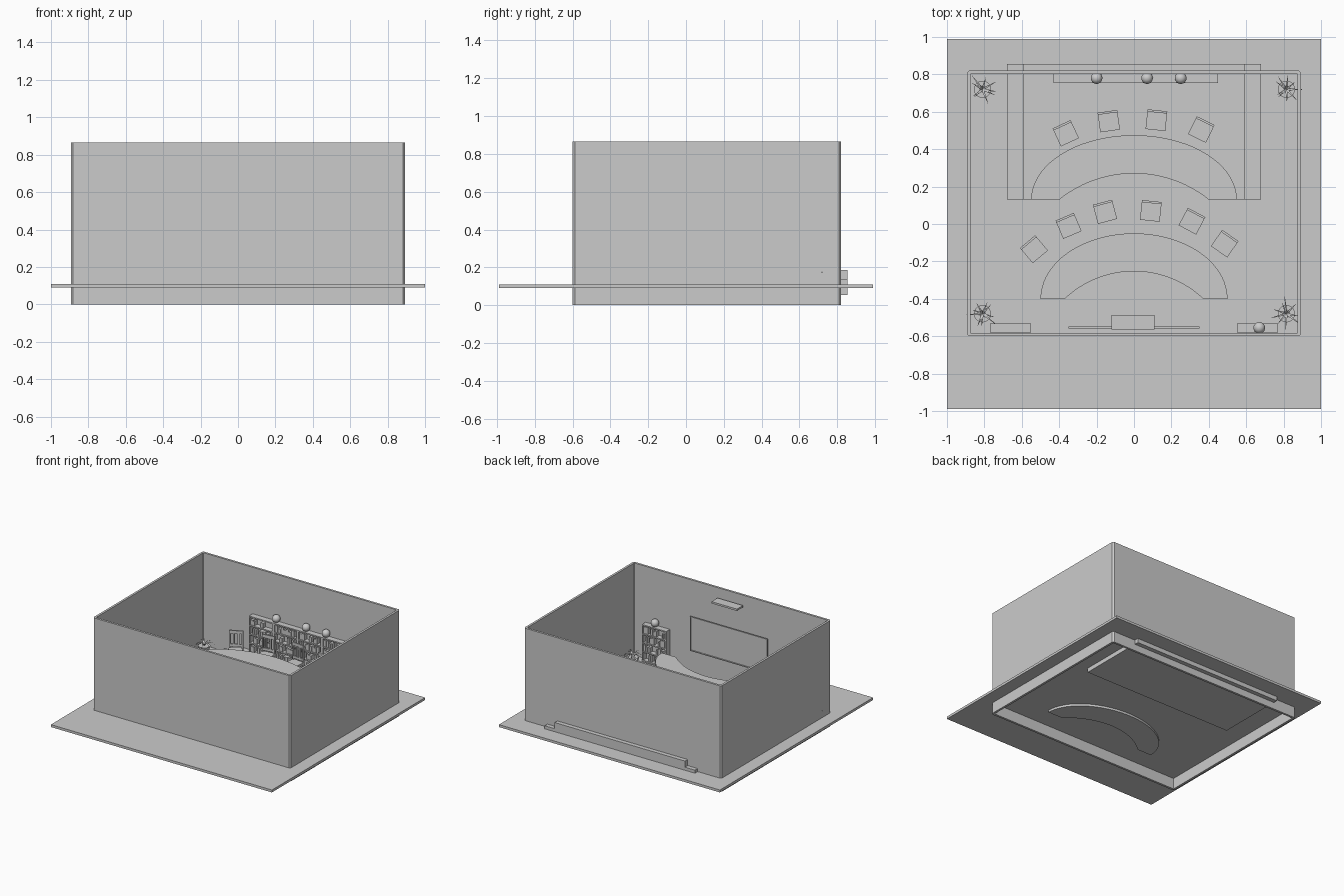
import bpy, bmesh, math, random
from mathutils import Matrix, Vector

random.seed(4)
cube = bpy.data.objects.get("Cube")
if cube:
    bpy.data.objects.remove(cube, do_unlink=True)

# One plain grey for the whole model
grey = bpy.data.materials.new("plain_grey")
grey.use_nodes = True
grey.diffuse_color = (0.6, 0.6, 0.6, 1)
grey.node_tree.nodes["Principled BSDF"].inputs["Base Color"].default_value = grey.diffuse_color


def finish(name, bm, smooth=False):
    """Turn a bmesh into a named grey object."""
    bmesh.ops.recalc_face_normals(bm, faces=bm.faces[:])
    mesh = bpy.data.meshes.new(name)
    bm.to_mesh(mesh)
    bm.free()
    mesh.materials.append(grey)
    for poly in mesh.polygons:
        poly.use_smooth = smooth
    obj = bpy.data.objects.new(name, mesh)
    bpy.context.collection.objects.link(obj)
    return obj


def add_box(bm, x, y, z, place=Matrix()):
    """Add a box given by its (low, high) limits on each axis."""
    size = [b - a for a, b in (x, y, z)]
    mid = [(a + b) / 2 for a, b in (x, y, z)]
    matrix = place @ Matrix.Translation(mid) @ Matrix.Diagonal((*size, 1))
    bmesh.ops.create_cube(bm, size=1, matrix=matrix)


def box(name, x, y, z):
    bm = bmesh.new()
    add_box(bm, x, y, z)
    return finish(name, bm)


def prism(name, outline, low, high):
    """Extrude a flat outline between two heights."""
    bm = bmesh.new()
    face = bm.faces.new([bm.verts.new((x, y, low)) for x, y in outline])
    top = bmesh.ops.extrude_face_region(bm, geom=[face])["geom"]
    moved = [v for v in top if isinstance(v, bmesh.types.BMVert)]
    bmesh.ops.translate(bm, verts=moved, vec=(0, 0, high - low))
    return finish(name, bm)


def inner_arc(half, y, rise, steps=24):
    """Circular arc over a chord, from -x to +x."""
    radius = (half * half + rise * rise) / (2 * rise)
    sweep = math.asin(half / radius)
    angles = [sweep * (2 * i / steps - 1) for i in range(steps + 1)]
    return [(radius * math.sin(a), y + rise - radius * (1 - math.cos(a))) for a in angles]


def desk(name, half, depth, inner_half, inner_rise, y, low, high):
    steps = 36
    outer = [(half * math.cos(math.pi * i / steps), y + depth * math.sin(math.pi * i / steps))
             for i in range(steps + 1)]
    prism(name, outer + inner_arc(inner_half, y, inner_rise), low, high)


# Ground slab and open-topped room walls
box("ground_slab", (-1, 1), (-0.99, 0.99), (0.09, 0.11))
bm = bmesh.new()
rings = []
c = 0.012
for inset, cut in ((0, c), (0.018, 0.002)):
    x, front, back = 0.893 - inset, -0.6 + inset, 0.82 - inset
    pts = [(-x + cut, front), (x - cut, front), (x, front + cut), (x, back - cut),
           (x - cut, back), (-x + cut, back), (-x, back - cut), (-x, front + cut)]
    for z in (0, 0.865):
        rings.append([bm.verts.new((px, py, z)) for px, py in pts])
out_low, out_high, in_low, in_high = rings
for a, b in ((out_low, out_high), (out_high, in_high), (in_high, in_low), (in_low, out_low)):
    for i in range(len(a)):
        j = (i + 1) % len(a)
        bm.faces.new((a[i], a[j], b[j], b[i]))
finish("room_walls", bm)

# Two-step stage that passes through the back wall
box("stage_base", (-0.68, 0.68), (0.27, 0.855), (0.055, 0.1))
for label, half, low, high in (("lower", 0.68, 0.095, 0.135), ("upper", 0.59, 0.13, 0.185)):
    front_edge = inner_arc(0.4, 0.13, 0.14)
    prism("stage_" + label + "_step",
          [(-half, 0.13)] + front_edge + [(half, 0.13), (half, 0.855), (-half, 0.855)], low, high)

# Curved desks
desk("front_desk", 0.5, 0.35, 0.37, 0.147, -0.4, 0.072, 0.3)
desk("rear_desk", 0.55, 0.345, 0.4, 0.14, 0.13, 0.09, 0.37)


# Chairs
def chair(name, x, y, z, turn):
    place = Matrix.Translation((x, y, z)) @ Matrix.Rotation(math.radians(turn), 4, "Z")
    bm = bmesh.new()
    w, t = 0.053, 0.012
    add_box(bm, (-w, w), (-w, w), (0.12, 0.14), place)
    for side in (-1, 1):
        xs = sorted((side * w, side * (w - t)))
        add_box(bm, xs, (-w, -w + t), (0, 0.12), place)
        add_box(bm, xs, (w - t, w), (0, 0.28), place)
        add_box(bm, (side * 0.018 - 0.006, side * 0.018 + 0.006), (w - t, w), (0.16, 0.26), place)
    for low, high in ((0.15, 0.17), (0.255, 0.28)):
        add_box(bm, (-w, w), (w - t, w), (low, high), place)
    finish(name, bm)


rear_seats = [(-0.365, 0.485, 25), (-0.135, 0.55, 8), (0.12, 0.555, -6), (0.36, 0.505, -26)]
front_seats = [(-0.535, -0.135, 40), (-0.35, -0.01, 23), (-0.155, 0.065, 15),
               (0.09, 0.07, -6), (0.31, 0.015, -28), (0.485, -0.105, -35)]
for row, seats, floor in (("rear", rear_seats, 0.185), ("front", front_seats, 0.11)):
    for i, (x, y, turn) in enumerate(seats):
        chair(f"{row}_chair_{i + 1}", x, y, floor, turn)


# Bookcases, one module per column, filled with books
def bookcase(name, x, y, z, facing):
    place = Matrix.Translation((x, y, z))
    if facing > 0:
        place = place @ Matrix.Rotation(math.pi, 4, "Z")
    bm = bmesh.new()
    half, deep, tall, t, rows = 0.11, 0.024, 0.3, 0.01, 4
    add_box(bm, (-half, half), (deep - 0.006, deep), (0, tall), place)
    for side in (-1, 1):
        add_box(bm, sorted((side * half, side * (half - t))), (-deep, deep), (0, tall), place)
    pitch = (tall - t) / rows
    for r in range(rows + 1):
        add_box(bm, (-half, half), (-deep, deep), (r * pitch, r * pitch + t), place)
    for r in range(rows):
        edge = -half + t
        while edge < half - 0.035:
            width = random.uniform(0.012, 0.024)
            if random.random() < 0.7:
                top = r * pitch + t + pitch * random.uniform(0.45, 0.75)
                add_box(bm, (edge, edge + width), (-deep + 0.008, deep), (r * pitch + t, top), place)
            edge += width + 0.003
    finish(name, bm)


for i in range(4):
    bookcase(f"rear_bookcase_{i + 1}", -0.32 + 0.22 * i, 0.779, 0.185, -1)
for side, x in (("right", -0.66), ("left", 0.66)):
    bookcase(f"front_{side}_bookcase", x, -0.555, 0.11, 1)

# Round ornaments on the bookcases
for i, (x, y, z) in enumerate([(-0.2, 0.78, 0.515), (0.07, 0.78, 0.515),
                               (0.25, 0.78, 0.515), (0.67, -0.555, 0.44)]):
    bm = bmesh.new()
    bmesh.ops.create_uvsphere(bm, u_segments=24, v_segments=16, radius=0.031,
                              matrix=Matrix.Translation((x, y, z)))
    finish(f"globe_{i + 1}", bm, smooth=True)

# Wall screen with raised border, and ceiling unit above it
box("screen_panel", (-0.35, 0.35), (-0.56, -0.554), (0.3, 0.58))
bm = bmesh.new()
for z in (0.3, 0.572):
    add_box(bm, (-0.35, 0.35), (-0.56, -0.549), (z, z + 0.008))
for x in (-0.35, 0.342):
    add_box(bm, (x, x + 0.008), (-0.56, -0.549), (0.3, 0.58))
finish("screen_border", bm)
box("ceiling_unit", (-0.12, 0.11), (-0.565, -0.487), (0.775, 0.79))


# Corner pot plants
def plant(name, x, y):
    bm = bmesh.new()
    base = Vector((x, y, 0.11))
    bmesh.ops.create_cone(bm, cap_ends=True, segments=20, radius1=0.034, radius2=0.046,
                          depth=0.045, matrix=Matrix.Translation(base + Vector((0, 0, 0.0225))))
    for i in range(9):
        angle = i * math.tau / 9 + random.uniform(-0.3, 0.3)
        out = Vector((math.cos(angle), math.sin(angle), 0))
        side = Vector((-out.y, out.x, 0)) * 0.006
        reach, pairs = random.uniform(0.05, 0.095), []
        for s in range(5):
            t = s / 4
            mid = base + out * reach * t + Vector((0, 0, 0.045 + 0.1 * t * (1.1 - t)))
            w = side * (1.1 - t)
            pairs.append((bm.verts.new(mid - w), bm.verts.new(mid + w)))
        for a, b in zip(pairs, pairs[1:]):
            bm.faces.new((a[0], a[1], b[1], b[0]))
    finish(name, bm)


for side, x in (("right", -0.81), ("left", 0.815)):
    plant(f"rear_{side}_plant", x, 0.72)
    plant(f"front_{side}_plant", x, -0.48)
